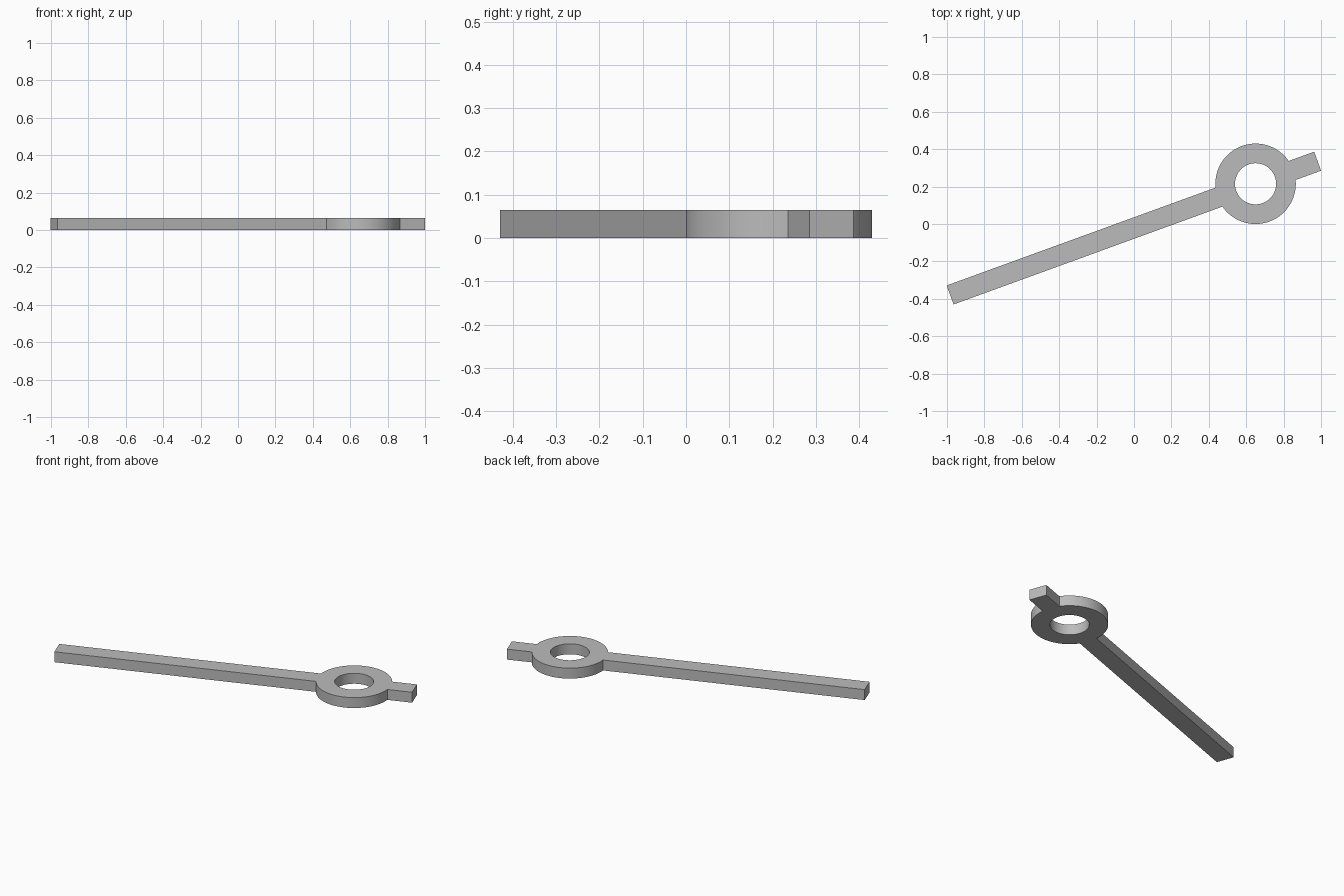
import bpy
from math import sin, cos, asin, pi, radians
from mathutils import Matrix

cube = bpy.data.objects.get("Cube")
if cube:
    bpy.data.objects.remove(cube, do_unlink=True)

HEIGHT = 0.065
OUTER, HOLE = 0.215, 0.11
HALF_WIDTH = 0.054
LONG_ARM, SHORT_ARM = 1.738, 0.353

# Plain grey material
grey = bpy.data.materials.new("grey")
grey.use_nodes = True
colour = (0.5, 0.5, 0.5, 1)
grey.diffuse_color = colour
grey.node_tree.nodes["Principled BSDF"].inputs["Base Color"].default_value = colour


def arc(radius, start, end, steps):
    return [(radius * cos(start + (end - start) * i / steps),
             radius * sin(start + (end - start) * i / steps)) for i in range(steps + 1)]


def add_outline(curve, points):
    spline = curve.splines.new("POLY")
    spline.points.add(len(points) - 1)
    for p, (x, y) in zip(spline.points, points):
        p.co = (x, y, 0, 1)
    spline.use_cyclic_u = True


# Outline: ring arcs joined by the long arm and the short tail
join = asin(HALF_WIDTH / OUTER)
w = HALF_WIDTH
outline = [(SHORT_ARM, -w), (SHORT_ARM, w)]
outline += arc(OUTER, join, pi - join, 40)
outline += [(-LONG_ARM, w), (-LONG_ARM, -w)]
outline += arc(OUTER, pi + join, 2 * pi - join, 40)

curve = bpy.data.curves.new("pointer", "CURVE")
curve.dimensions = "2D"
curve.fill_mode = "BOTH"
curve.extrude = HEIGHT / 2
add_outline(curve, outline)
add_outline(curve, arc(HOLE, 0, 2 * pi, 64)[:-1])
pointer = bpy.data.objects.new("pointer_hand", curve)
bpy.context.collection.objects.link(pointer)

# Solid mesh, welded, turned and placed
bpy.ops.object.select_all(action="DESELECT")
pointer.select_set(True)
bpy.context.view_layer.objects.active = pointer
bpy.ops.object.convert(target="MESH")
pointer = bpy.context.object
pointer.data.transform(Matrix.Translation((0.65, 0.215, HEIGHT / 2)) @ Matrix.Rotation(radians(20), 4, "Z"))
bpy.ops.object.mode_set(mode="EDIT")
bpy.ops.mesh.select_all(action="SELECT")
bpy.ops.mesh.remove_doubles(threshold=0.0001)
bpy.ops.mesh.normals_make_consistent(inside=False)
bpy.ops.object.mode_set(mode="OBJECT")
pointer.data.materials.clear()
pointer.data.materials.append(grey)
bpy.ops.object.shade_smooth_by_angle(angle=radians(30))
